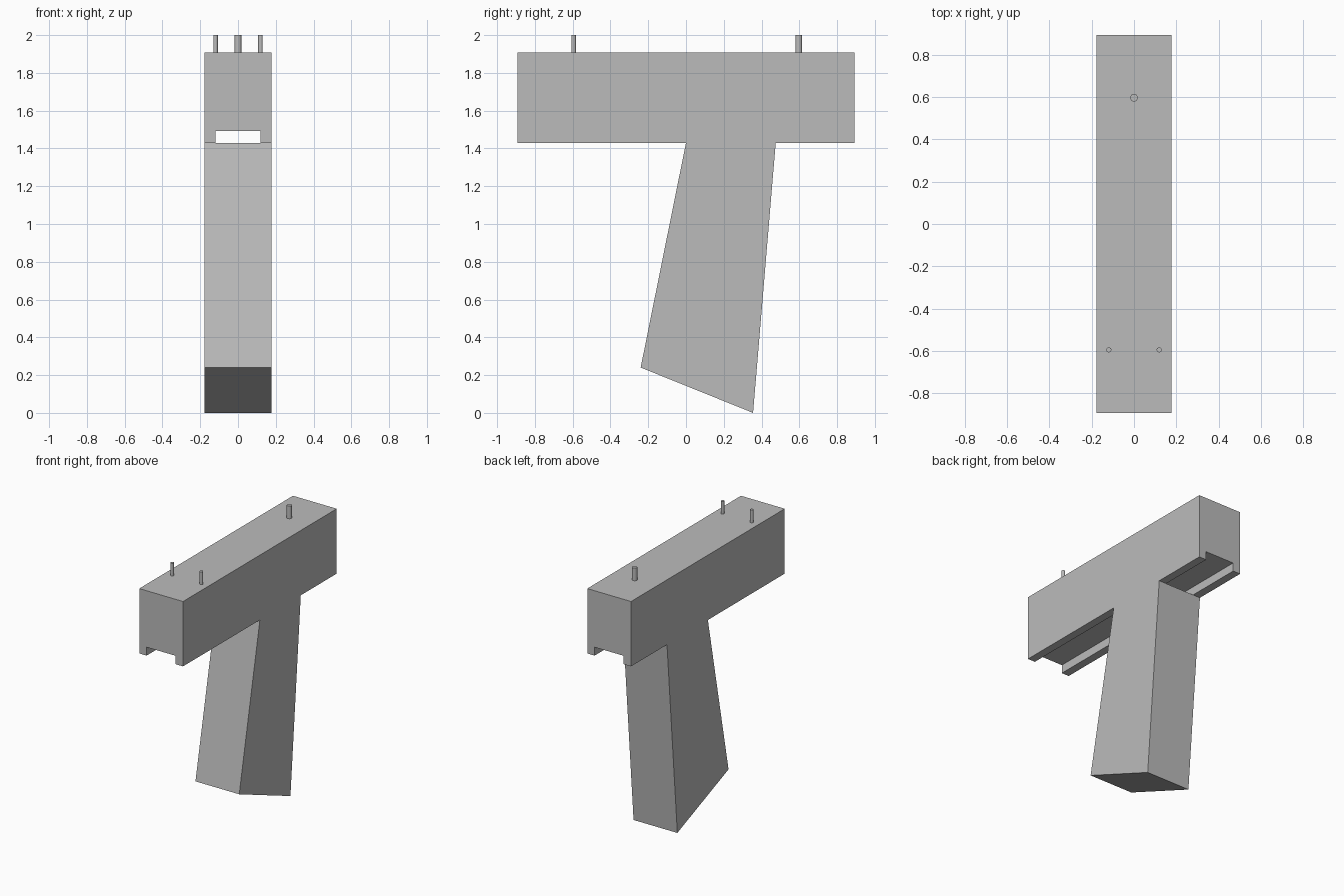
import bpy
import bmesh

cube = bpy.data.objects.get("Cube")
if cube:
    bpy.data.objects.remove(cube, do_unlink=True)

HALF_W, HALF_L = 0.178, 0.893
RAIL_Z, TOP_Z = 1.43, 1.907

grey = bpy.data.materials.new("plain grey")
grey.use_nodes = True
grey.diffuse_color = (0.5, 0.5, 0.5, 1)
grey.node_tree.nodes["Principled BSDF"].inputs["Base Color"].default_value = (0.5, 0.5, 0.5, 1)


def extrude_profile(name, profile, half_width):
    """Extrude a side (y, z) profile across x, centred."""
    bm = bmesh.new()
    face = bm.faces.new([bm.verts.new((-half_width, y, z)) for y, z in profile])
    result = bmesh.ops.extrude_face_region(bm, geom=[face])
    verts = [g for g in result["geom"] if isinstance(g, bmesh.types.BMVert)]
    bmesh.ops.translate(bm, verts=verts, vec=(2 * half_width, 0, 0))
    bmesh.ops.recalc_face_normals(bm, faces=bm.faces)
    mesh = bpy.data.meshes.new(name)
    bm.to_mesh(mesh)
    bm.free()
    obj = bpy.data.objects.new(name, mesh)
    bpy.context.collection.objects.link(obj)
    mesh.materials.append(grey)
    return obj


# Barrel block and raked grip in one solid
body = extrude_profile("barrel_and_grip", [
    (-HALF_L, TOP_Z), (-HALF_L, RAIL_Z), (0, RAIL_Z), (-0.24, 0.24),
    (0.355, 0), (0.475, RAIL_Z), (HALF_L, RAIL_Z), (HALF_L, TOP_Z)], HALF_W)

# Channel running the full length under the barrel
cutter = extrude_profile("channel_cutter", [
    (-1, RAIL_Z), (1, RAIL_Z), (1, 1.492), (-1, 1.492)], 0.118)
cutter.hide_render = True
cut = body.modifiers.new("channel", "BOOLEAN")
cut.operation = "DIFFERENCE"
cut.solver = "EXACT"
cut.object = cutter
bpy.context.view_layer.objects.active = body
bpy.ops.object.modifier_apply(modifier=cut.name)
bpy.data.objects.remove(cutter, do_unlink=True)

# Sight pins: two thin at the front, one thicker at the rear
for name, x, y, radius in [("front_sight_right", -0.119, -0.595, 0.012),
                           ("front_sight_left", 0.119, -0.595, 0.012),
                           ("rear_sight", 0, 0.597, 0.018)]:
    base = TOP_Z - 0.01
    bpy.ops.mesh.primitive_cylinder_add(
        vertices=24, radius=radius, depth=2 - base, location=(x, y, (2 + base) / 2))
    pin = bpy.context.object
    pin.name = name
    pin.data.materials.append(grey)
    bpy.ops.object.shade_smooth_by_angle()
